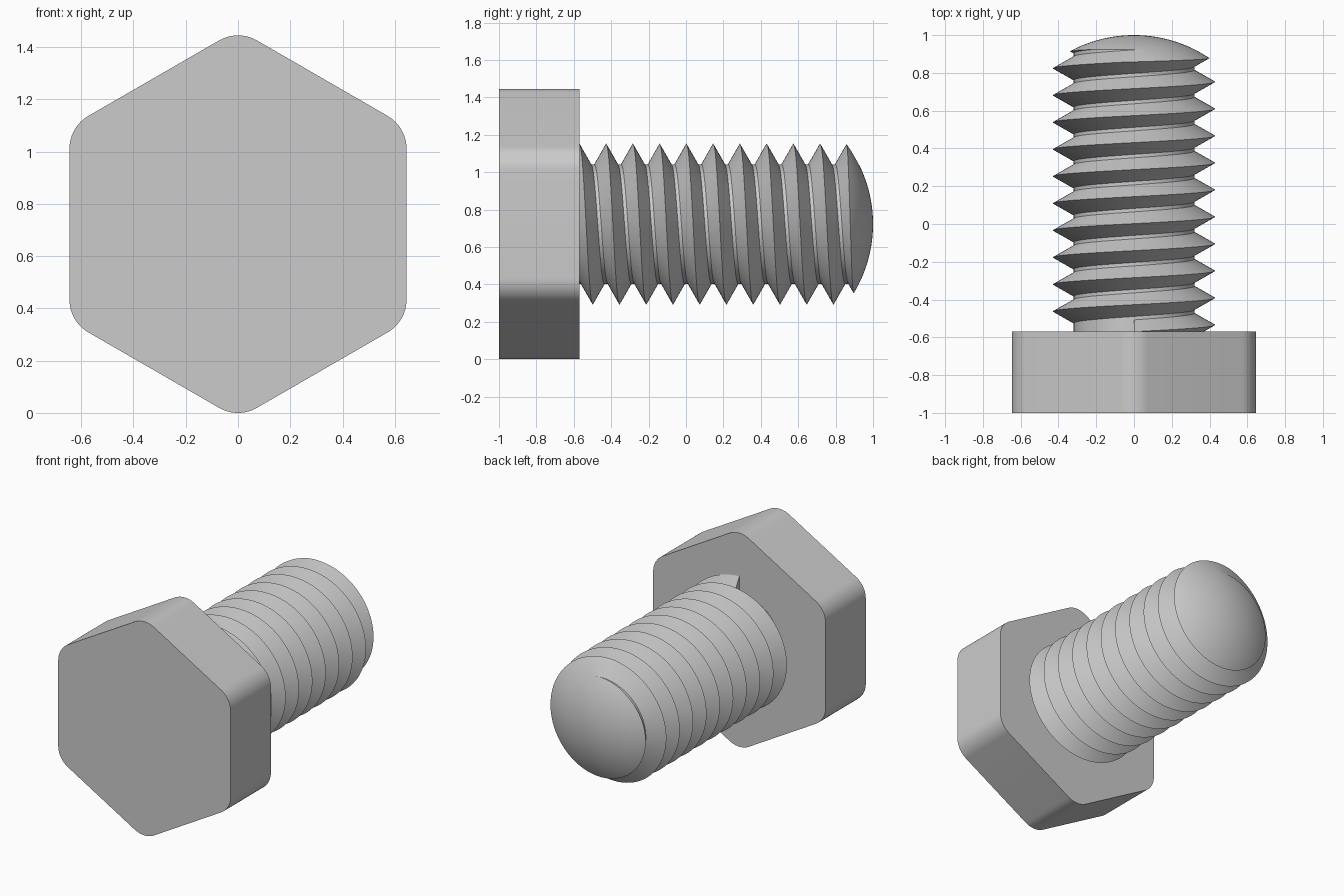
import bpy, bmesh
from math import sin, cos, pi, radians, sqrt
from mathutils import Matrix

if "Cube" in bpy.data.objects:
    bpy.data.objects.remove(bpy.data.objects["Cube"])

AXIS_Z = 0.7225            # height of the bolt's axis
HEAD_FRONT, HEAD_BACK, TIP = -1.0, -0.57, 1.0
FILLET = 0.145
CORE, CREST, PITCH = 0.32, 0.43, 0.143
DOME = 0.715               # radius of the rounded tip
STEPS = 96

steel = bpy.data.materials.new("light grey steel")
steel.use_nodes = True
grey = (0.6, 0.6, 0.6, 1)
steel.diffuse_color = grey
steel.node_tree.nodes["Principled BSDF"].inputs["Base Color"].default_value = grey


def around(angle, r, y):
    """Point at radius r around the bolt's axis, angle from the top towards +x."""
    return (r * sin(angle), y, AXIS_Z + r * cos(angle))


def make_object(name, bm):
    bmesh.ops.recalc_face_normals(bm, faces=bm.faces)
    mesh = bpy.data.meshes.new(name)
    bm.to_mesh(mesh)
    bm.free()
    obj = bpy.data.objects.new(name, mesh)
    mesh.materials.append(steel)
    bpy.context.collection.objects.link(obj)
    return obj


def activate(obj):
    bpy.ops.object.select_all(action='DESELECT')
    obj.select_set(True)
    bpy.context.view_layer.objects.active = obj


def lathe(name, profile, phase):
    """Turn (radius, y) points around the bolt's axis."""
    bm = bmesh.new()
    start = phase * 2 * pi / STEPS
    verts = [bm.verts.new(around(start, r, y)) for r, y in profile]
    edges = [bm.edges.new(pair) for pair in zip(verts, verts[1:])]
    bmesh.ops.spin(bm, geom=verts + edges, cent=(0, 0, AXIS_Z), axis=(0, 1, 0),
                   angle=2 * pi, steps=STEPS, use_merge=True)
    bmesh.ops.remove_doubles(bm, verts=bm.verts, dist=1e-5)
    return make_object(name, bm)


def combine(obj, tool, operation):
    mod = obj.modifiers.new(operation.title(), 'BOOLEAN')
    mod.operation, mod.solver, mod.object = operation, 'EXACT', tool
    activate(obj)
    bpy.ops.object.modifier_apply(modifier=mod.name)
    bpy.data.objects.remove(tool)


# Hexagonal head with rounded corners
bm = bmesh.new()
outline = []
for corner in range(6):
    mid = corner * pi / 3
    hub = AXIS_Z - FILLET
    for i in range(13):
        a = mid + radians(-30 + 5 * i)
        x = hub * sin(mid) + FILLET * sin(a)
        z = AXIS_Z + hub * cos(mid) + FILLET * cos(a)
        outline.append(bm.verts.new((x, HEAD_FRONT, z)))
front = bm.faces.new(outline)
back = bmesh.ops.extrude_face_region(bm, geom=[front], use_keep_orig=True)
moved = [g for g in back["geom"] if isinstance(g, bmesh.types.BMVert)]
bmesh.ops.translate(bm, verts=moved, vec=(0, HEAD_BACK - HEAD_FRONT, 0))
head = make_object("hex_head", bm)

# Plain core of the shank, overlong at both ends
shank = lathe("threaded_shank",
              [(0, -0.8), (CORE, -0.8), (CORE, 1.2), (0, 1.2)], 0.3)

# Helical ridge: a triangle swept around the core
bm = bmesh.new()
inner, half = 0.31, 0.068
section = [(-half, inner), (0, CREST), (half, inner)]
rings = []
for i in range(int(11.2 * STEPS) + 1):
    y = HEAD_BACK + PITCH * i / STEPS
    rings.append([bm.verts.new(around(2 * pi * i / STEPS, r, y + dy))
                  for dy, r in section])
for a, b in zip(rings, rings[1:]):
    for j in range(3):
        k = (j + 1) % 3
        bm.faces.new((a[j], a[k], b[k], b[j]))
bm.faces.new(rings[0])
bm.faces.new(rings[-1])
ridge = make_object("thread_ridge", bm)
combine(shank, ridge, 'UNION')

# Trim the shank to a domed tip
rim = 0.5
profile = [(0, -0.66), (rim, -0.66)]
for i in range(25):
    r = rim * (1 - i / 24)
    profile.append((r, TIP - DOME + sqrt(DOME ** 2 - r ** 2)))
envelope = lathe("dome_envelope", profile, 0.6)
combine(shank, envelope, 'INTERSECT')

# Smooth shading with crisp edges
for obj in (head, shank):
    activate(obj)
    bpy.ops.object.shade_smooth_by_angle(angle=radians(25))
